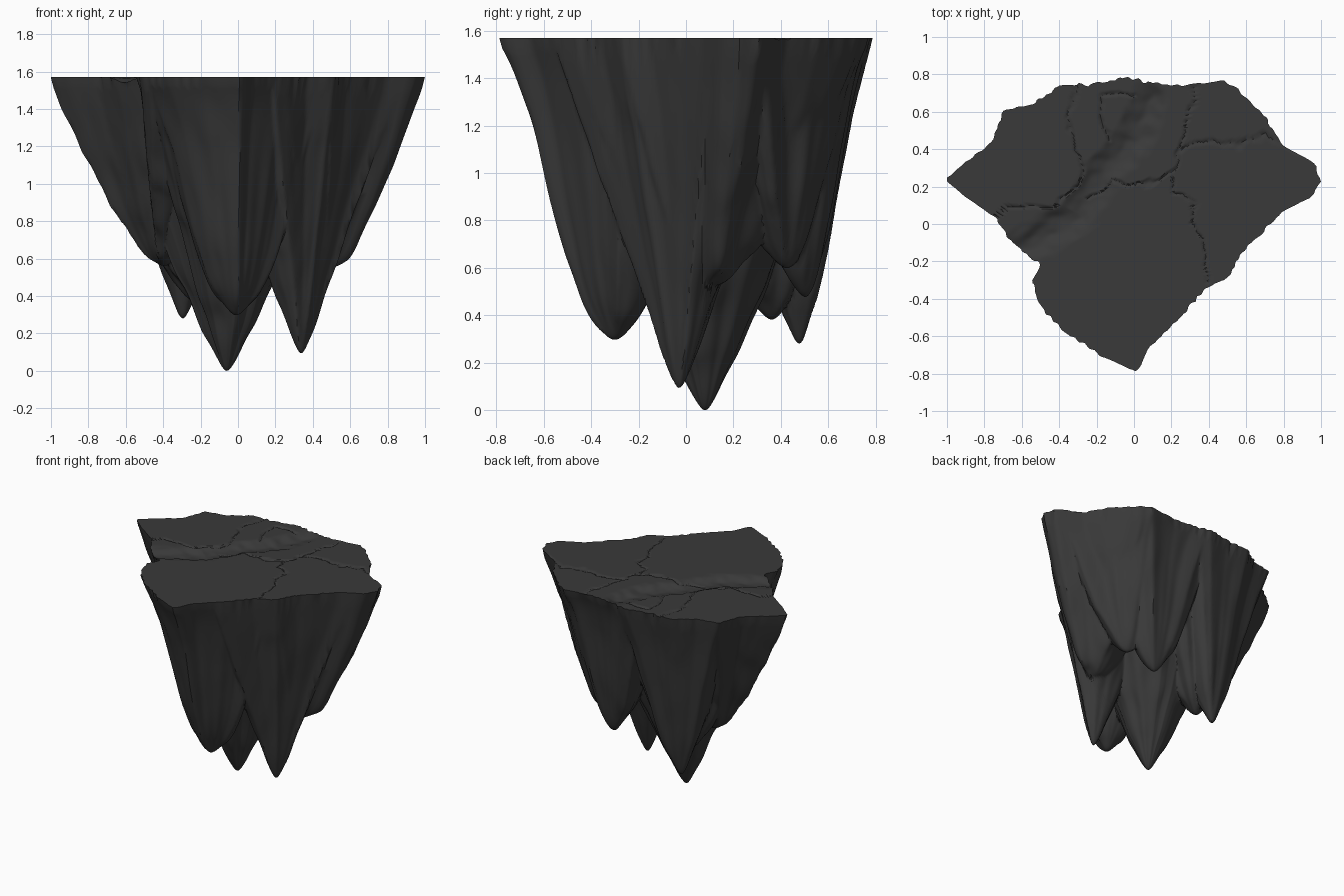
import bpy, bmesh, math
from mathutils import Vector, noise

default = bpy.data.objects.get("Cube")
if default:
    bpy.data.objects.remove(default, do_unlink=True)

TOP = 1.57
ANGLES, RINGS = 320, 85
TABLE = 720
CENTRE = Vector((-0.06, 0.08))

# Plan outline of the floating island
OUTLINE = [Vector(p) for p in (
    (.01, -.79), (.04, -.76), (.08, -.66), (.25, -.5), (.36, -.36), (.51, -.28), (.58, -.15),
    (.7, -.03), (.8, .07), (.94, .14), (1, .23), (.98, .31), (.8, .42), (.7, .57), (.6, .68),
    (.48, .77), (.38, .75), (.25, .74), (.1, .75), (-.03, .785), (-.2, .75), (-.4, .74),
    (-.55, .64), (-.69, .61), (-.77, .43), (-.9, .33), (-1.01, .24), (-.92, .16), (-.75, .04),
    (-.65, -.1), (-.5, -.22), (-.54, -.3), (-.5, -.45), (-.38, -.57), (-.2, -.69))]

# Hanging lobes: tip x, y, z, widest reach, wall steepness, flare
LOBES = [
    (-.06, .08, 0, .72, .1, 1),
    (.34, -.03, .09, .55, 0, 1),
    (0, -.3, .3, .52, .4, 1.2),
    (-.29, .48, .28, .45, .2, 1),
    (-.25, .36, .4, .62, .6, 1),
    (.24, .5, .49, .5, .5, 1),
    (.43, .43, .6, .62, .4, 1),
    (-.42, .22, .57, .7, 0, 1.3),
    (.46, .09, .51, .65, 0, 1.45),
    (.02, .15, .64, 1.2, .2, 1),
]

# Cracks and the worn channel across the upper surface
CRACKS = [
    [(-.3, .75), (-.36, .55), (-.33, .4), (-.26, .32), (-.3, .2), (-.45, .1), (-.65, .1), (-.75, .03)],
    [(-.12, .45), (-.18, .55), (-.17, .7), (0, .69)],
    [(.33, .75), (.3, .6), (.24, .4), (.2, .25), (.05, .21), (-.1, .22), (-.25, .14)],
    [(.24, .4), (.4, .45), (.55, .42), (.7, .48), (.88, .38)],
    [(.2, .25), (.22, .17), (.32, .12), (.3, 0), (.37, -.08), (.4, -.3)],
]
CHANNEL = [(-.62, -.15), (-.3, .05), (-.15, .3), (0, .45), (.08, .65)]


def ray_reach(origin, angle):
    """Distance from a point to the outline along a direction."""
    d = Vector((math.cos(angle), math.sin(angle)))
    best = 9
    for a, b in zip(OUTLINE, OUTLINE[1:] + OUTLINE[:1]):
        edge, to = b - a, a - origin
        det = d.cross(edge)
        if abs(det) > 1e-9:
            t, u = to.cross(edge) / det, to.cross(d) / det
            if t > 0 and 0 <= u <= 1:
                best = min(best, t)
    return best


def reach_table(origin):
    return [ray_reach(origin, 2 * math.pi * i / TABLE) for i in range(TABLE)]


def look_up(table, angle):
    s = (angle / (2 * math.pi)) % 1 * TABLE
    i = int(s) % TABLE
    return table[i] + (table[(i + 1) % TABLE] - table[i]) * (s - int(s))


def line_distance(p, line):
    best = 9
    for a, b in zip(line, line[1:]):
        a, b = Vector(a), Vector(b)
        e = b - a
        t = max(0, min(1, (p - a).dot(e) / e.length_squared))
        best = min(best, (p - a - e * t).length)
    return best


TABLES = [reach_table(Vector(lobe[:2])) for lobe in LOBES]
EDGE = TABLES[0]


def underside(p):
    """Height of the lowest lobe wall over a plan point."""
    low = TOP - .02
    for k, ((x, y, tip, cap, steep, flare), table) in enumerate(zip(LOBES, TABLES)):
        v = p - Vector((x, y))
        angle = math.atan2(v.y, v.x)
        flute = noise.noise(Vector((math.cos(angle) * 3, math.sin(angle) * 3, k * 5)))
        # Blunt tip, then a wall rising to the rim
        blunt = math.hypot(v.length, .025) - .025
        d = blunt / (min(cap, look_up(table, angle)) - .025)
        d *= 1 + .1 * flute * max(0, 1 - d)
        d = min(1, d) ** flare
        f = d - steep * math.sin(2 * math.pi * d) / (2 * math.pi)
        low = min(low, tip + (TOP - .02 - tip) * f)
    rough = noise.noise(Vector((p.x * 9, p.y * 9, low * 3)))
    return max(0, low + .04 * rough * min(1, (TOP - low) * 3) * min(1, low * 4))


def upper(p):
    wobble = Vector((noise.noise(Vector((p.x * 14, p.y * 14, 0))),
                     noise.noise(Vector((p.x * 14, p.y * 14, 7)))))
    q = p + wobble * .03
    crack = min(line_distance(q, c) for c in CRACKS)
    dip = max(0, 1 - line_distance(q, CHANNEL) / .12)
    return TOP - .011 * max(0, 1 - crack / .011) - .03 * dip * dip * (3 - 2 * dip)


def build(name, height, shrink, flip, material):
    """Concentric rings of the outline lifted to a height function."""
    bm = bmesh.new()
    hub = bm.verts.new((*CENTRE, height(CENTRE)))
    rings = []
    for r in range(1, RINGS + 1):
        ring = []
        for i in range(ANGLES):
            a = 2 * math.pi * i / ANGLES
            d = Vector((math.cos(a), math.sin(a)))
            ragged = .018 * noise.noise(Vector((d.x * 20, d.y * 20, 3)))
            t = r / RINGS
            p = CENTRE + d * (look_up(EDGE, a) + ragged) * shrink * t
            ring.append(bm.verts.new((p.x, p.y, height(p))))
        rings.append(ring)
    for i in range(ANGLES):
        j = (i + 1) % ANGLES
        bm.faces.new((hub, rings[0][i], rings[0][j]))
        for a, b in zip(rings, rings[1:]):
            bm.faces.new((a[i], b[i], b[j], a[j]))
    if flip:
        # Lip that closes the wall against the upper surface
        rim = []
        for v in rings[-1]:
            p = CENTRE + (v.co.xy - CENTRE) / shrink
            rim.append(bm.verts.new((p.x, p.y, upper(p))))
        for i in range(ANGLES):
            j = (i + 1) % ANGLES
            bm.faces.new((rings[-1][i], rim[i], rim[j], rings[-1][j]))
        bmesh.ops.reverse_faces(bm, faces=bm.faces)
    mesh = bpy.data.meshes.new(name)
    bm.to_mesh(mesh)
    bm.free()
    mesh.materials.append(material)
    obj = bpy.data.objects.new(name, mesh)
    bpy.context.collection.objects.link(obj)
    bpy.ops.object.select_all(action='DESELECT')
    obj.select_set(True)
    bpy.context.view_layer.objects.active = obj
    bpy.ops.object.shade_smooth_by_angle(angle=math.radians(40))


stone = bpy.data.materials.new("dark_stone")
stone.use_nodes = True
colour = (.042, .042, .042, 1)
stone.diffuse_color = colour
stone.node_tree.nodes["Principled BSDF"].inputs["Base Color"].default_value = colour

build("rock_underside", underside, .985, True, stone)
build("rock_top", upper, 1, False, stone)
